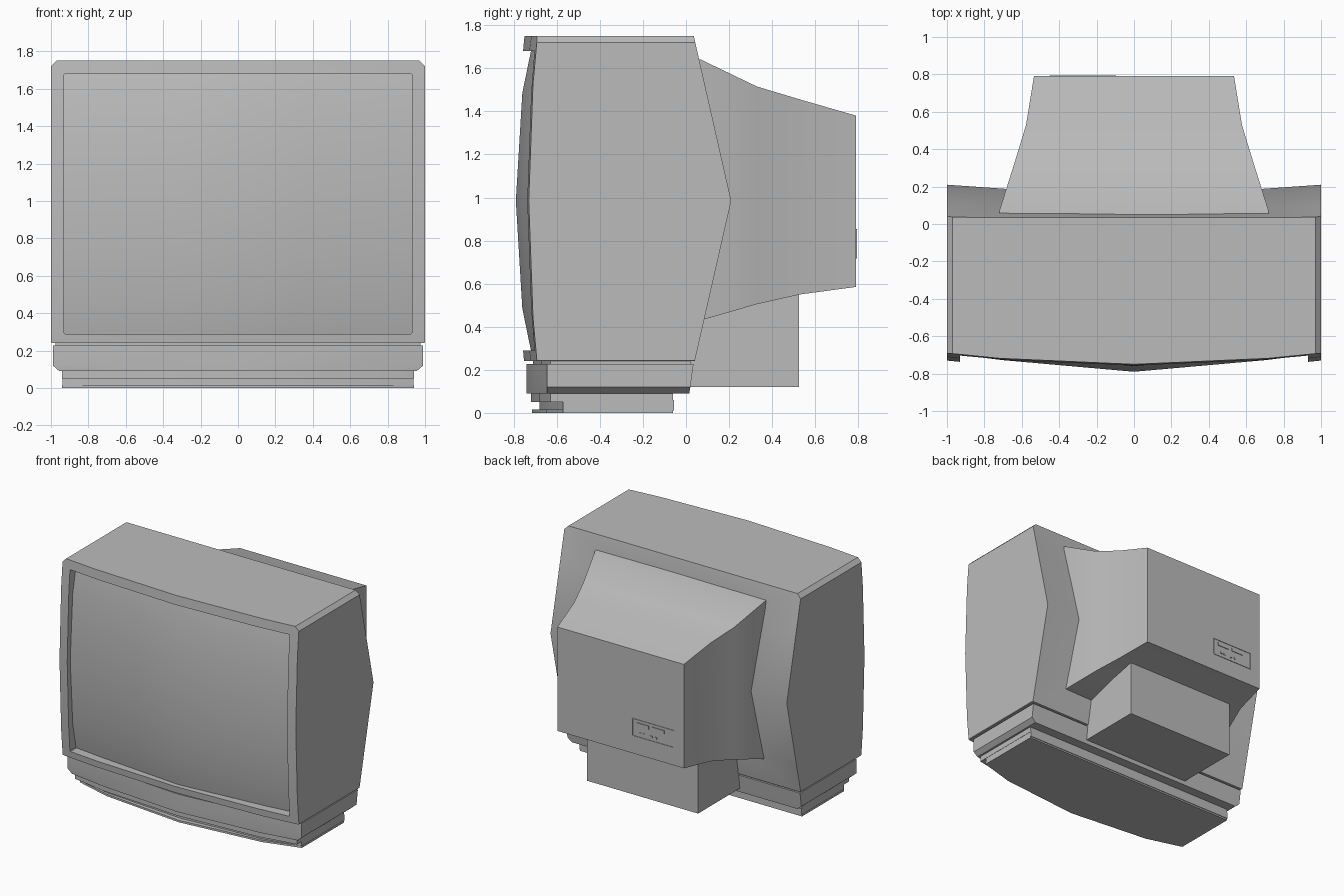
import bpy, bmesh, math

cube = bpy.data.objects.get("Cube")
if cube:
    bpy.data.objects.remove(cube, do_unlink=True)

grey = bpy.data.materials.new("grey_plastic")
grey.use_nodes = True
colour = (0.5, 0.5, 0.5, 1)
grey.diffuse_color = colour
grey.node_tree.nodes["Principled BSDF"].inputs["Base Color"].default_value = colour

MID = 0.985


def finish(name, bm):
    """Turn a bmesh into a shaded object."""
    bmesh.ops.recalc_face_normals(bm, faces=bm.faces)
    mesh = bpy.data.meshes.new(name)
    bm.to_mesh(mesh)
    bm.free()
    mesh.materials.append(grey)
    obj = bpy.data.objects.new(name, mesh)
    bpy.context.collection.objects.link(obj)
    bpy.ops.object.select_all(action='DESELECT')
    obj.select_set(True)
    bpy.context.view_layer.objects.active = obj
    bpy.ops.object.shade_smooth_by_angle(angle=math.radians(29))
    return obj


def loft(name, rings, cap_start=True, cap_end=True):
    """Skin a list of equal-length point rings."""
    bm = bmesh.new()
    loops = [[bm.verts.new(p) for p in ring] for ring in rings]
    for a, b in zip(loops, loops[1:]):
        n = len(a)
        for i in range(n):
            j = (i + 1) % n
            bm.faces.new((a[i], a[j], b[j], b[i]))
    if cap_start:
        bm.faces.new(loops[0])
    if cap_end:
        bm.faces.new(loops[-1])
    return finish(name, bm)


def box(name, x0, x1, y0, y1, z0, z1):
    rect = [(x0, y0), (x1, y0), (x1, y1), (x0, y1)]
    return loft(name, [[(x, y, z) for x, y in rect] for z in (z0, z1)])


def bend(t, knee, at_knee, end, at_end):
    """Two-segment falloff from zero, symmetric about zero."""
    t = abs(t)
    if t < knee:
        return at_knee * t / knee
    return at_knee + (at_end - at_knee) * (t - knee) / (end - knee)


# Curved surfaces of the cabinet, as depth over x and z
def bezel_y(x, z):
    return -0.79 + bend(x, 0.7, 0.03, 1, 0.06) + bend(z - MID, 0.55, 0.02, 0.765, 0.04)


def screen_y(x, z):
    return -0.79 + bend(x, 0.7, 0.062, 0.93, 0.09) + bend(z - MID, 0.5, 0.03, 0.695, 0.07)


def back_y(x, z):
    rise = 1 - abs(z - MID) / 0.77
    return 0.035 + rise * (0.175 - 0.07 * max(0, 1 - abs(x)))


def face_ring(hx, z0, z1, depth, top_cut=0.004, low_cut=0.004):
    """Rectangle with cut corners, laid onto a depth surface."""
    k, zq = 0.72 * hx, (z1 - z0) * 0.36
    pts = [(s, z1) for s in (top_cut - hx, -k, 0, k, hx - top_cut)]
    pts += [(hx, z) for z in (z1 - top_cut, MID + zq, MID, MID - zq, z0 + low_cut)]
    pts += [(s, z0) for s in (hx - low_cut, k, 0, -k, low_cut - hx)]
    pts += [(-hx, z) for z in (z0 + low_cut, MID - zq, MID, MID + zq, z1 - top_cut)]
    return [(x, depth(x, z), z) for x, z in pts]


# Cabinet shell: back wall, sides, bezel and the recess around the screen
loft("cabinet", [
    face_ring(0.68, 0.47, 1.60, back_y),
    face_ring(1, 0.24, 1.75, back_y, 0.03),
    face_ring(1, 0.24, 1.75, bezel_y, 0.03),
    face_ring(0.93, 0.29, 1.68, bezel_y),
    face_ring(0.93, 0.29, 1.68, screen_y),
], cap_end=False)

# Bulging screen
bm = bmesh.new()
cols = [-0.93, -0.7, -0.35, 0, 0.35, 0.7, 0.93]
rows = [0.29, 0.485, 0.735, MID, 1.235, 1.485, 1.68]
grid = [[bm.verts.new((x, screen_y(x, z), z)) for x in cols] for z in rows]
for r, s in zip(grid, grid[1:]):
    for i in range(len(cols) - 1):
        bm.faces.new((r[i], r[i + 1], s[i + 1], s[i]))
finish("screen", bm)

# Tapering tube housing at the back: y, half width, bottom, top
sections = [(-0.1, 0.72, 0.43, 1.64), (0.07, 0.72, 0.43, 1.64), (0.33, 0.638, 0.505, 1.515),
            (0.53, 0.577, 0.55, 1.455), (0.79, 0.535, 0.585, 1.38)]
loft("tube_housing", [[(-w, y, lo), (w, y, lo), (w, y, hi), (-w, y, hi)]
                      for y, w, lo, hi in sections])

# Electronics box below the housing
box("chassis_box", -0.47, 0.47, -0.1, 0.525, 0.12, 0.7)


def outline(hx, mid, knee, end, back, z):
    """Plan outline with a bowed front."""
    front = [(-hx, end), (-0.7 * hx, knee), (0, mid), (0.7 * hx, knee), (hx, end)]
    return [(x, y, z) for x, y in front + [(hx, back), (-hx, back)]]


# Control strip under the cabinet, with a shadow gap above it
loft("control_strip", [
    outline(0.955, -0.74, -0.69, -0.645, 0.015, 0.09),
    outline(0.99, -0.74, -0.69, -0.645, 0.02, 0.12),
    outline(0.99, -0.74, -0.69, -0.645, 0.035, 0.228)])
loft("shadow_gap", [outline(0.975, -0.71, -0.67, -0.63, 0.02, z) for z in (0.22, 0.25)])

# Stepped foot
loft("foot_top", [outline(0.94, -0.72, -0.68, -0.63, -0.06, z) for z in (0.05, 0.095)])
loft("foot_core", [outline(0.938, -0.68, -0.63, -0.57, -0.055, z) for z in (0.012, 0.06)])
loft("foot_lip", [outline(0.94, -0.715, -0.65, -0.57, -0.06, z) for z in (0, 0.05 - 0.035)])

# Connector panel: thin frame, sockets and jacks on the back
for n, z in enumerate((0.72, 0.85)):
    box(f"panel_rail_{n}", -0.45, -0.10, 0.78, 0.794, z - 0.003, z + 0.003)
for n, x in enumerate((-0.45, -0.10)):
    box(f"panel_post_{n}", x - 0.003, x + 0.003, 0.78, 0.794, 0.72, 0.85)
for n, x in enumerate((-0.19, -0.32)):
    box(f"socket_{n}", x - 0.05, x + 0.05, 0.78, 0.795, 0.805, 0.83)
for n, x in enumerate((-0.17, -0.20, -0.26, -0.30)):
    box(f"jack_{n}", x - 0.008, x + 0.008, 0.78, 0.795, 0.745, 0.76)
